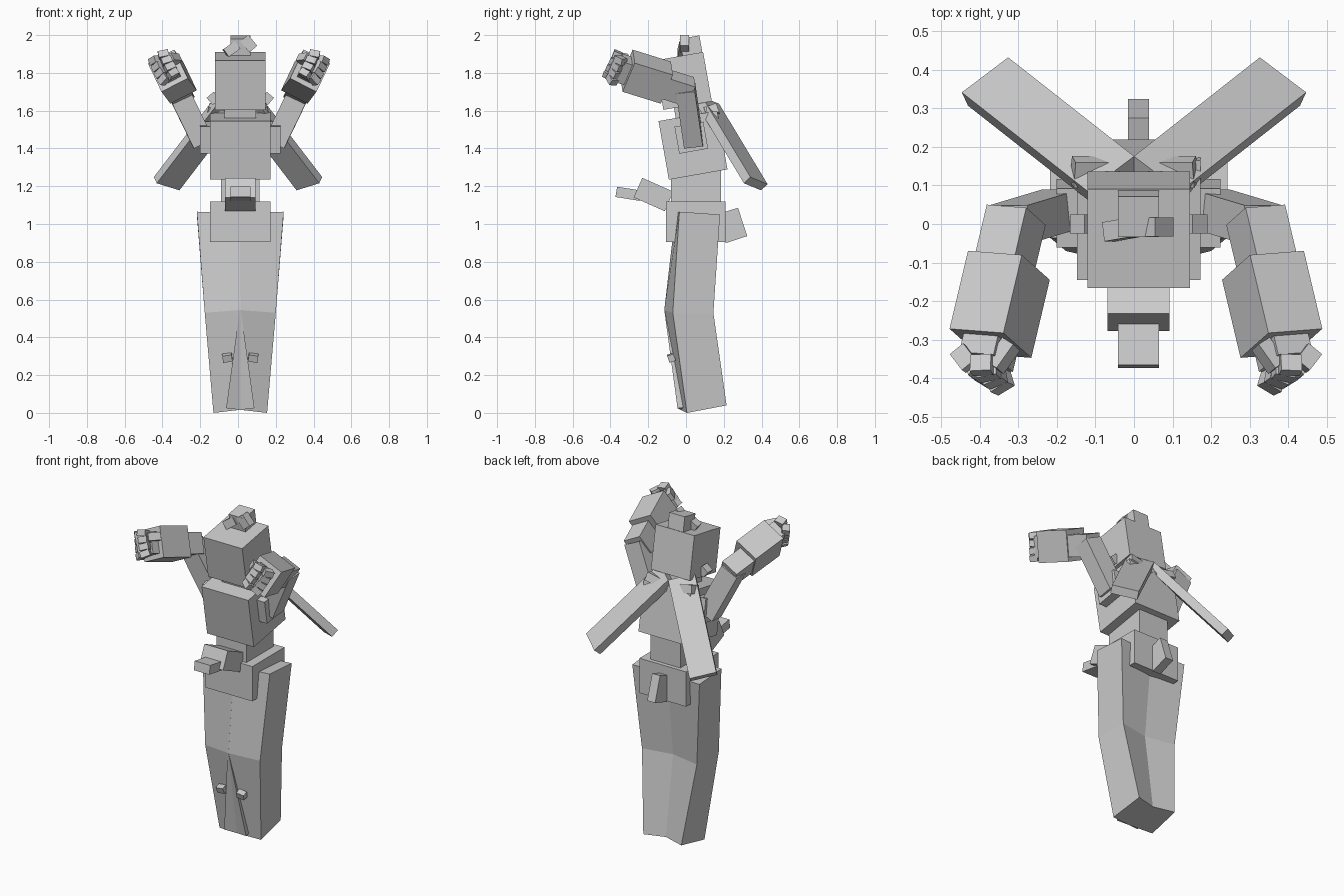
import bpy, bmesh, math
from mathutils import Vector, Matrix

if "Cube" in bpy.data.objects:
    bpy.data.objects.remove(bpy.data.objects["Cube"])

CX = 0.012      # body mirror line


def finish(name, bm):
    bmesh.ops.recalc_face_normals(bm, faces=bm.faces)
    me = bpy.data.meshes.new(name)
    bm.to_mesh(me)
    bm.free()
    ob = bpy.data.objects.new(name, me)
    bpy.context.collection.objects.link(ob)
    return ob


def frame(d, w):
    """Orthonormal axes (w, n, d) as a matrix: d = long axis, w = width hint."""
    d = Vector(d).normalized()
    w = Vector(w)
    w = (w - d * w.dot(d)).normalized()
    n = d.cross(w)
    return Matrix((w, n, d)).transposed()


def box(name, loc, size, rot=Matrix.Identity(3), side=1, mid=0.0):
    """Oriented box; side=-1 mirrors it about x = mid."""
    bm = bmesh.new()
    bmesh.ops.create_cube(bm, size=1)
    for v in bm.verts:
        p = Vector(loc) + rot @ Vector([a * b for a, b in zip(v.co, size)])
        v.co = (mid + side * (p.x - mid), p.y, p.z)
    return finish(name, bm)


def tilt(deg, axis='X'):
    return Matrix.Rotation(math.radians(deg), 3, axis)


# Trunk and head
box("hips", (CX, .052, 1.012), (.32, .315, .215))
box("waist", (CX, .052, 1.18), (.205, .265, .22))
box("chest", (CX, .037, 1.417), (.32, .315, .315), tilt(10))
box("neck", (CX, .02, 1.6), (.165, .16, .1), tilt(10))
box("head", (CX, -.0145, 1.7575), (.265, .26, .265), tilt(10))

# Hair bun with pin pieces
box("hair_bun", (CX, .028, 1.935), (.106, .106, .11), tilt(10))
box("bun_pin_right", (.057, -.008, 1.955), (.055, .05, .075), tilt(-40, 'Y'))
box("bun_pin_left", (-.035, -.015, 1.925), (.075, .05, .05), tilt(-35, 'Y') @ tilt(8, 'Z'))

# Belt front pieces and tail
box("belt_pouch", (CX, -.172, 1.156), (.16, .18, .113), tilt(-24))
box("belt_tongue", (CX, -.305, 1.16), (.106, .13, .055), tilt(-9))
box("tail", (CX, .2425, .9925), (.054, .12, .158), tilt(18))

# Leg rings: outer front, inner front, inner back, outer back
leg = [
    [(.230, -.035, 1.065), (.0, -.055, 1.06), (.0, .165, 1.045), (.230, .180, 1.05)],
    [(.188, -.070, .53), (-.003, -.115, .545), (.0, .110, .53), (.188, .145, .53)],
    [(.142, .005, .0), (-.075, -.045, .025), (-.05, .165, .045), (.130, .215, .04)],
]
# Upper-limb directions, right side
glove_dir, glove_w = Vector((.22, -.93, .29)).normalized(), (.89, .06, -.45)
G = frame(glove_dir, glove_w)
glove_c = Vector((.358, -.208, 1.78))
upper_a, upper_b = Vector((.195, .04, 1.43)), Vector((.335, -.002, 1.72))
wing_dir = Vector((.326, .256, -.425))

for s, tag in ((1, "right"), (-1, "left")):
    # Leg
    bm = bmesh.new()
    rings = [[bm.verts.new((CX + s * x, y, z)) for x, y, z in r] for r in leg]
    for a, b in zip(rings, rings[1:]):
        for i in range(4):
            j = (i + 1) % 4
            bm.faces.new((a[i], a[j], b[j], b[i]))
    bm.faces.new(rings[0])
    bm.faces.new(rings[-1])
    finish("leg_" + tag, bm)
    box("shin_buckle_" + tag, (CX + .068, -.078, .292), (.05, .035, .038),
        tilt(20) @ tilt(8, 'Y'), s, CX)

    # Shoulder and ear
    box("shoulder_" + tag, (CX + .16, .028, 1.457), (.105, .155, .145), tilt(10), s, CX)
    box("ear_" + tag, (CX + .143, .0, 1.665), (.05, .05, .05), tilt(40, 'Y'), s, CX)

    # Arm
    mid = .005
    box("upper_arm_" + tag, (upper_a + upper_b) / 2, (.115, .1, (upper_b - upper_a).length),
        frame(upper_b - upper_a, (.8, 0, -.5)), s, mid)
    box("forearm_" + tag, (.335, -.06, 1.725), (.115, .125, .18), G, s, mid)
    box("glove_" + tag, glove_c, (.157, .18, .217), G, s, mid)

    # Fist: palm, two-jointed fingers and thumb, in glove axes
    palm = glove_c + glove_dir * .13
    box("palm_" + tag, palm, (.1, .125, .06), G, s, mid)
    for i in range(4):
        y = -.06 + .04 * i
        for n, off, ang in (("knuckle", (.032, y, .045), 25), ("fingertip", (-.022, y, .06), -30)):
            box(f"{n}_{tag}_{i}", palm + G @ Vector(off), (.055, .036, .045),
                G @ tilt(ang + 6 * i, 'Y') @ tilt(8 * i - 12, 'Z'), s, mid)
    box("thumb_" + tag, palm + G @ Vector((-.06, .03, .02)), (.04, .045, .075),
        G @ tilt(25, 'Y'), s, mid)

    # Scarf tail hanging behind, and its knot flare
    box("scarf_tail_" + tag, (.215, .241, 1.426), (.155, .05, .594),
        frame(wing_dir, (-.775, .585, -.24)), s)
    box("scarf_flare_" + tag, (.085, .135, 1.59), (.15, .07, .05), tilt(-12, 'Y') @ tilt(20), s)
